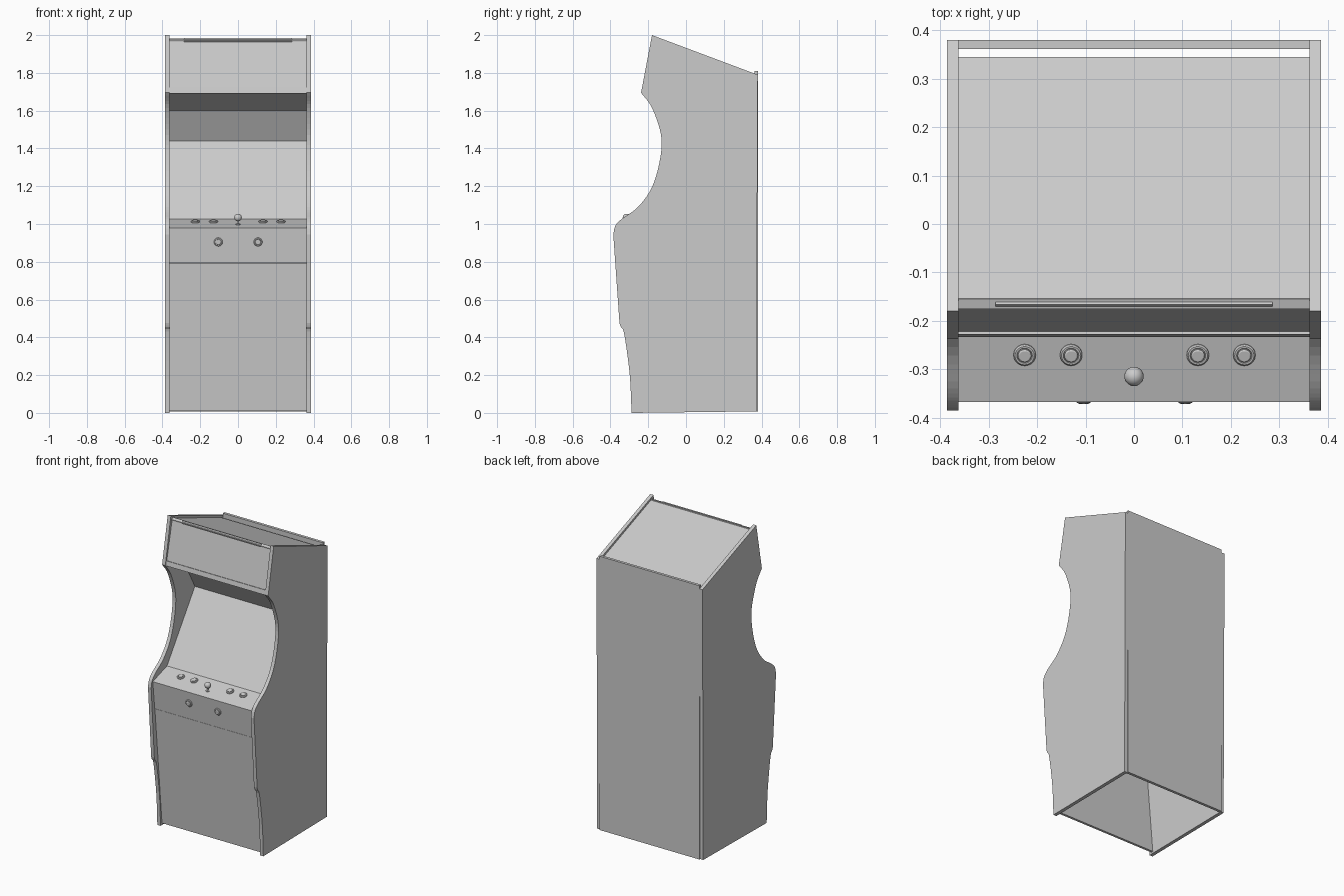
import bpy, bmesh, math
from mathutils import Vector, Matrix

if "Cube" in bpy.data.objects:
    bpy.data.objects.remove(bpy.data.objects["Cube"])

grey = bpy.data.materials.new("cabinet grey")
grey.diffuse_color = (0.6, 0.6, 0.6, 1)
grey.use_nodes = True
grey.node_tree.nodes["Principled BSDF"].inputs["Base Color"].default_value = grey.diffuse_color


def finish(name, bm, smooth=False):
    bmesh.ops.recalc_face_normals(bm, faces=bm.faces)
    for f in bm.faces:
        f.smooth = smooth
    me = bpy.data.meshes.new(name)
    bm.to_mesh(me)
    bm.free()
    me.materials.append(grey)
    ob = bpy.data.objects.new(name, me)
    bpy.context.collection.objects.link(ob)
    return ob


def prism(name, pts, x0, x1):
    """Extrude a (y, z) outline along x."""
    bm = bmesh.new()
    f = bm.faces.new([bm.verts.new((x0, y, z)) for y, z in pts])
    ext = bmesh.ops.extrude_face_region(bm, geom=[f])["geom"]
    bmesh.ops.translate(bm, vec=(x1 - x0, 0, 0),
                        verts=[v for v in ext if isinstance(v, bmesh.types.BMVert)])
    return finish(name, bm)


def slab(name, p, q, t=0.014, w=0.364):
    """Flat panel between the sides, from p to q in (y, z)."""
    p, q = Vector(p), Vector(q)
    d = (q - p).normalized()
    n = Vector((-d.y, d.x)) * t
    return prism(name, [p, q, q + n, p + n], -w, w)


def curve(pts, n=5):
    """Catmull-Rom curve through the points."""
    P = [Vector(p) for p in pts]
    P = [2 * P[0] - P[1]] + P + [2 * P[-1] - P[-2]]
    out = []
    for a, b, c, d in zip(P, P[1:], P[2:], P[3:]):
        for i in range(n):
            t = i / n
            out.append(0.5 * (2 * b + (c - a) * t + (2 * a - 5 * b + 4 * c - d) * t * t
                              + (3 * b - a - 3 * c + d) * t ** 3))
    return out + [P[-2]]


def lathe(name, prof, loc, axis, seg=20):
    """Turned part: (radius, height) profile about an axis."""
    bm = bmesh.new()
    vs = [bm.verts.new((r, 0, h)) for r, h in prof]
    es = [bm.edges.new(e) for e in zip(vs, vs[1:])]
    bmesh.ops.spin(bm, geom=vs + es, cent=(0, 0, 0), axis=(0, 0, 1),
                   angle=math.tau, steps=seg)
    bmesh.ops.remove_doubles(bm, verts=bm.verts, dist=1e-5)
    rot = Vector((0, 0, 1)).rotation_difference(Vector(axis)).to_matrix().to_4x4()
    bm.transform(Matrix.Translation(loc) @ rot)
    return finish(name, bm)


# Side panels with the curved front edge
scoop = curve([(-.238, 1.695), (-.18, 1.615), (-.132, 1.47), (-.138, 1.34),
               (-.18, 1.195), (-.254, 1.09), (-.34, 1.027), (-.374, .99), (-.385, .945)])
outline = ([(-.288, 0), (.372, .008), (.38, 1.79), (-.18, 2.0)] + scoop
           + curve([(-.352, .475), (-.345, .455), (-.33, .43), (-.312, .32),
                    (-.296, .18), (-.288, 0)], 3)[:-1])
for side, s in (("left", -1), ("right", 1)):
    prism(side + "_side_panel", outline, s * .363, s * .386)

# Panels between the sides
slab("back_panel", (.38, .008), (.38, 1.81), .018)
slab("top_panel", (.345, 1.788), (-.157, 1.977))
slab("marquee", (-.165, 1.975), (-.226, 1.705))
slab("speaker_panel", (-.226, 1.695), (-.02, 1.6))
slab("upper_bezel", (-.02, 1.6), (.07, 1.44))
slab("screen", (.07, 1.44), (-.22, 1.027))
slab("control_panel", (-.22, 1.027), (-.368, .98))
slab("control_front", (-.368, .98), (-.348, .795))
slab("front_door", (-.346, .793), (-.272, .012))

# Marquee retainers
slab("upper_retainer", (-.155, 1.981), (-.176, 1.975), .008)
slab("upper_retainer_lip", (-.166, 1.984), (-.176, 1.966), .006, .286)
slab("lower_retainer", (-.228, 1.722), (-.234, 1.692), .012)

# Push buttons: collar ring with a plunger in the middle
button = [(.023, -.002), (.023, .004), (.020, .007), (.016, .007), (.015, .004),
          (.014, .004), (.014, .009), (.011, .011), (0, .011)]
up = Vector((0, -.048, .148)).normalized()
front = Vector((0, -.185, -.02)).normalized()
for i, x in enumerate((-.226, -.13, .132, .228)):
    lathe(f"play_button_{i + 1}", button, (x, -.27, 1.0108), up)
for i, x in enumerate((-.104, .106)):
    lathe(f"start_button_{i + 1}", button, (x, -.36, .905), front)

# Joystick
lathe("joystick_shaft", [(.012, -.002), (.012, .003), (.005, .005), (.005, .04)],
      (0, -.315, .997), (0, 0, 1), 12)
bm = bmesh.new()
bmesh.ops.create_uvsphere(bm, u_segments=20, v_segments=12, radius=.02,
                          matrix=Matrix.Translation((0, -.315, 1.034)))
finish("joystick_ball", bm, True)
